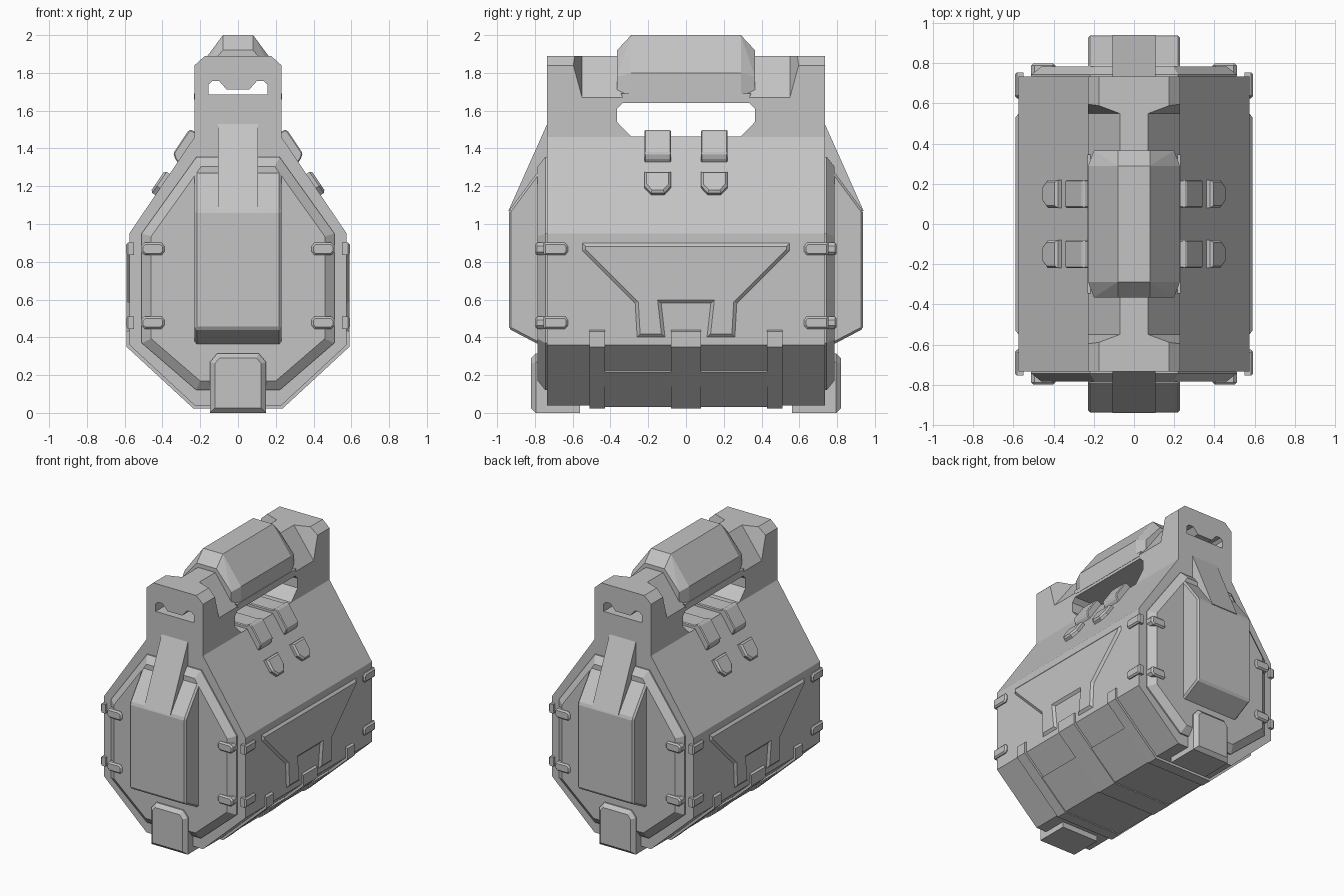
import bpy, bmesh
from mathutils import Vector

cube = bpy.data.objects.get("Cube")
if cube:
    bpy.data.objects.remove(cube, do_unlink=True)

grey = bpy.data.materials.new("plain_grey")
grey.use_nodes = True
shade = (0.55, 0.55, 0.55, 1)
grey.diffuse_color = shade
grey.node_tree.nodes["Principled BSDF"].inputs["Base Color"].default_value = shade


# Mappings from profile (u, v) and depth w to space
def along_x(u, v, w):
    return Vector((w, u, v))


def along_y(u, v, w):
    return Vector((u, w, v))


def on_slope(u, v, w):
    # u runs along y, v down the sloping flank, w away from it
    return Vector((0.23 + 0.56 * v + 0.83 * w, u, 1.46 - 0.83 * v + 0.56 * w))


def finish(name, bm, mirror="", bevel=0):
    bmesh.ops.recalc_face_normals(bm, faces=bm.faces)
    mesh = bpy.data.meshes.new(name)
    bm.to_mesh(mesh)
    bm.free()
    mesh.materials.append(grey)
    obj = bpy.data.objects.new(name, mesh)
    bpy.context.collection.objects.link(obj)
    if bevel:
        mod = obj.modifiers.new("soft_edges", "BEVEL")
        mod.width, mod.segments = bevel, 1
    if mirror:
        mod = obj.modifiers.new("mirror", "MIRROR")
        mod.use_axis = ["x" in mirror, "y" in mirror, False]
        mod.use_mirror_merge = False
    return obj


def prism(name, points, place, start, end, inset=0, depth=0, mirror="", bevel=0):
    """Extrude a profile; inset and depth chamfer the rim of its far end."""
    bm = bmesh.new()
    face = bm.faces.new([bm.verts.new(place(u, v, start)) for u, v in points])
    top = bmesh.ops.extrude_face_region(bm, geom=[face], use_keep_orig=True)["geom"]
    shift = place(0, 0, end) - place(0, 0, start)
    shift -= shift.normalized() * depth
    cap = [g for g in top if isinstance(g, bmesh.types.BMFace)]
    bmesh.ops.translate(bm, vec=shift, verts=[g for g in top if isinstance(g, bmesh.types.BMVert)])
    bmesh.ops.recalc_face_normals(bm, faces=bm.faces)
    if inset:
        bmesh.ops.inset_region(bm, faces=cap, thickness=inset, depth=depth, use_even_offset=True)
    return finish(name, bm, mirror, bevel)


def hull(name, points, mirror="", bevel=0):
    bm = bmesh.new()
    for p in points:
        bm.verts.new(p)
    bmesh.ops.convex_hull(bm, input=bm.verts)
    bmesh.ops.dissolve_limit(bm, angle_limit=0.01, verts=bm.verts, edges=bm.edges)
    return finish(name, bm, mirror, bevel)


def both(half):
    """Close a half profile by reflecting its first coordinate."""
    return half + [(-u, v) for u, v in reversed(half)]


def cut(target, cutter):
    mod = target.modifiers.new("cut", "BOOLEAN")
    mod.operation, mod.solver, mod.object = "DIFFERENCE", "EXACT", cutter
    bpy.context.view_layer.objects.active = target
    bpy.ops.object.modifier_apply(modifier=mod.name)


# Main housing with tall neck
body = prism("housing", both([(0.23, 0.04), (0.575, 0.36), (0.575, 0.95), (0.23, 1.46),
                              (0.23, 1.84), (0.175, 1.89)]), along_y, -0.735, 0.735)

# Faceted carrying grip on the neck
rings = [(0.29, 2.0, 0.08, 1.8, 0.228), (0.365, 1.92, 0.08, 1.78, 0.2)]
grip = hull("carry_grip", [(sx * x, sy * y, z) for sx in (-1, 1) for sy in (-1, 1)
                           for y, zt, xt, zm, xm in rings
                           for x, z in ((xt, zt), (xm, zm), (xm, 1.68))])
grip_lip = hull("grip_lip", [(sx * 0.232, sy * y, z) for sx in (-1, 1) for sy in (-1, 1)
                             for y, z in ((0.33, 1.66), (0.345, 1.69))])

# Cutters: hand opening, sloped shoulders and end slot
opening = prism("opening_cutter", both([(0.29, 1.462), (0.365, 1.54), (0.365, 1.61), (0.335, 1.64)]),
                along_x, -0.5, 0.5)
shoulder = hull("shoulder_cutter", [(x, s * y, z) for s in (-1, 1) for x, y, z in
                                    ((0.054, 0.55, 1.912), (0.246, 0.55, 1.648), (0.31, 0.67, 2.0))],
                mirror="x")
slot = prism("slot_cutter", both([(0.155, 1.685), (0.155, 1.74), (0.135, 1.757),
                                  (0.1, 1.757), (0.06, 1.712)]), along_y, -1, 1)
for cutter in (opening, shoulder, slot):
    cutter.hide_render = True
    cut(body, cutter)
cut(grip, slot)
cut(grip_lip, slot)
for cutter in (opening, shoulder, slot):
    bpy.data.objects.remove(cutter, do_unlink=True)

# Octagonal end plates
prism("end_plate", both([(0.22, 0.12), (0.51, 0.37), (0.51, 0.95), (0.22, 1.355)]),
      along_y, 0.72, 0.785, 0.05, 0.04, mirror="y")

# Box on each end, with a leaning brace above it
prism("end_box", [(0.76, 0.36), (0.785, 0.365), (0.938, 0.445), (0.938, 1.07), (0.785, 1.275), (0.76, 1.275)],
      along_x, -0.23, 0.23, mirror="y", bevel=0.012)
prism("end_brace", [(0.72, 1.53), (0.735, 1.53), (0.94, 1.07), (0.85, 1.07), (0.72, 1.3)],
      along_x, -0.107, 0.107, mirror="y")

# Feet below the end plates
prism("foot", both([(0.148, 0.0), (0.148, 0.27), (0.11, 0.315)]),
      along_y, 0.56, 0.82, 0.025, 0.025, mirror="y")

# Raised flank panels with two legs
prism("side_panel", both([(0.13, 0.58), (0.11, 0.4), (0.26, 0.4), (0.27, 0.58),
                          (0.55, 0.86), (0.55, 0.9)]),
      along_x, 0.565, 0.59, 0.018, 0.016, mirror="x")

# Straps and plate wrapped around the underside
strap = [(0, 0.022), (0.235, 0.022), (0.59, 0.35), (0.59, 0.43), (0.57, 0.44), (0.5, 0.4), (0, 0.1)]
prism("under_strap", strap, along_y, 0.43, 0.51, mirror="xy")
prism("under_tab", strap, along_y, -0.08, 0.08, mirror="x")
prism("under_plate", [(0, 0.03), (0.233, 0.03), (0.44, 0.217), (0.425, 0.23), (0.38, 0.23), (0, 0.1)],
      along_y, -0.435, 0.435, mirror="x")

# Straps over the opening sill and pads below them
prism("sill_strap", [(0, 1.44), (0, 1.485), (0.22, 1.485), (0.25, 1.5), (0.265, 1.49),
                     (0.342, 1.375), (0.333, 1.345), (0.315, 1.32), (0.2, 1.4)],
      along_y, 0.08, 0.22, mirror="xy", bevel=0.006)
prism("flank_pad", [(0.08, 0.235), (0.22, 0.235), (0.22, 0.325), (0.185, 0.37), (0.115, 0.37), (0.08, 0.325)],
      on_slope, -0.02, 0.032, 0.012, 0.012, mirror="xy")

# Corner clips on the flanks and end plates
for z in (0.868, 0.478):
    low, high = z - 0.033, z + 0.033
    prism("flank_clip", [(0.64, low), (0.755, low), (0.755, high), (0.64, high), (0.625, z + 0.015), (0.625, z - 0.015)],
          along_x, 0.55, 0.592, 0.01, 0.01, mirror="xy")
    prism("end_clip", [(0.405, low), (0.495, low), (0.512, z - 0.015), (0.512, z + 0.015),
                       (0.495, high), (0.405, high), (0.39, z + 0.015), (0.39, z - 0.015)],
          along_y, 0.74, 0.798, 0.01, 0.01, mirror="xy")
